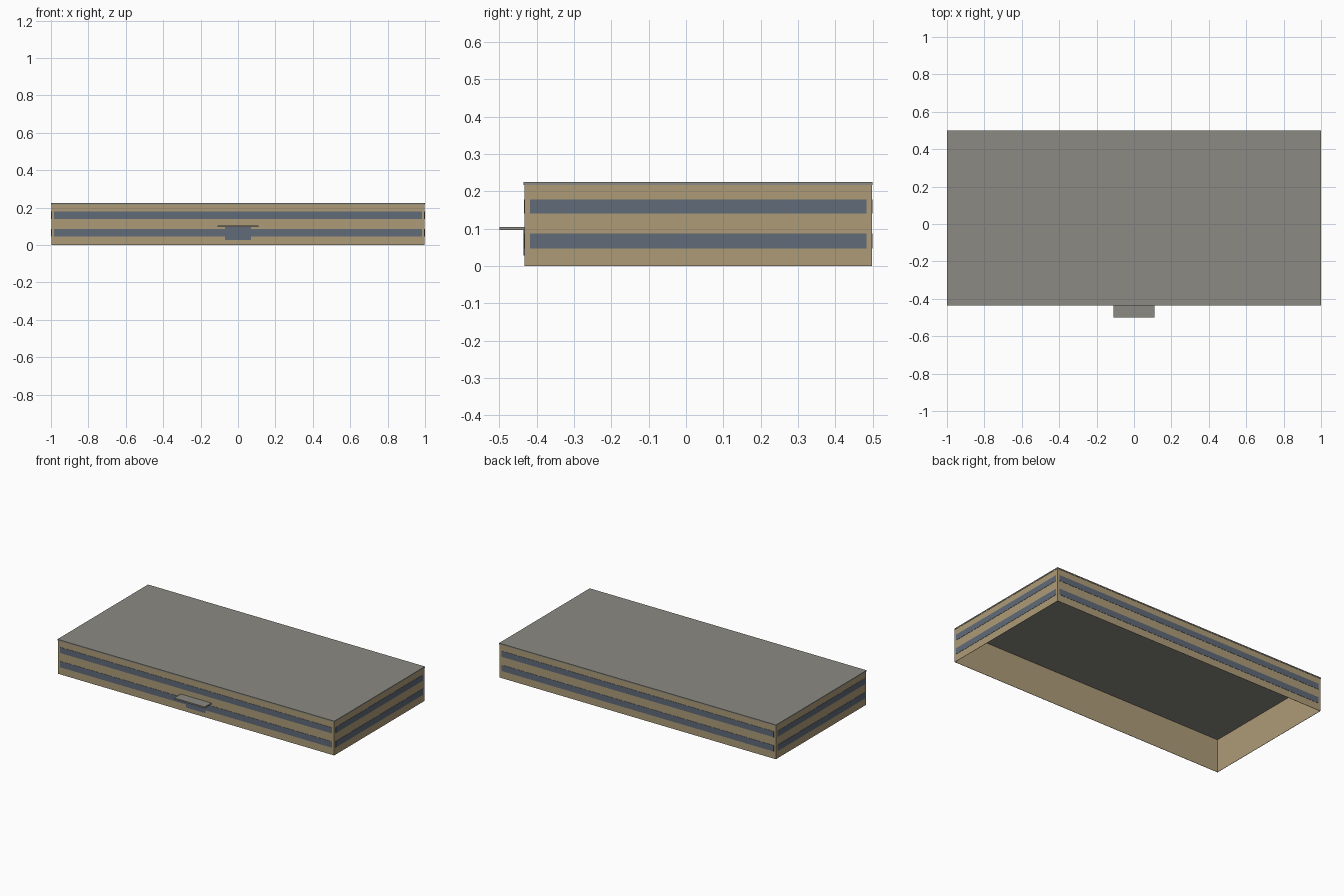
import bpy

cube = bpy.data.objects.get("Cube")
if cube:
    bpy.data.objects.remove(cube, do_unlink=True)


def material(name, color):
    m = bpy.data.materials.new(name)
    m.use_nodes = True
    m.diffuse_color = (*color, 1)
    m.node_tree.nodes["Principled BSDF"].inputs["Base Color"].default_value = (*color, 1)
    return m


TAN = material("tan wall", (0.42, 0.33, 0.19))
GREY = material("grey roof", (0.26, 0.255, 0.225))
GLASS = material("blue grey glass", (0.115, 0.145, 0.19))


def box(name, low, high, mat):
    """Axis-aligned box between two corners."""
    verts = [(x, y, z) for x in (low[0], high[0])
             for y in (low[1], high[1]) for z in (low[2], high[2])]
    faces = [(0, 1, 3, 2), (4, 6, 7, 5), (0, 4, 5, 1),
             (2, 3, 7, 6), (0, 2, 6, 4), (1, 5, 7, 3)]
    mesh = bpy.data.meshes.new(name)
    mesh.from_pydata(verts, [], faces)
    mesh.materials.append(mat)
    obj = bpy.data.objects.new(name, mesh)
    bpy.context.collection.objects.link(obj)
    return obj


X, FRONT, BACK = 0.998, -0.433, 0.498   # outer wall planes
EAVES, TOP = 0.217, 0.225
SKIN, PLATE, EDGE = 0.002, 0.0015, 0.015

# Hollow shell: four thin walls, open underneath
box("front_wall", (-X, FRONT, 0), (X, FRONT + SKIN, EAVES), TAN)
box("back_wall", (-X, BACK - SKIN, 0), (X, BACK, EAVES), TAN)
for side, s in (("left", 1), ("right", -1)):
    xs = sorted((s * X, s * (X - SKIN)))
    box(side + "_wall", (xs[0], FRONT, 0), (xs[1], BACK, EAVES), TAN)

# Flat roof slab
box("roof", (-1, FRONT - SKIN, EAVES), (1, BACK + SKIN, TOP), GREY)

# Two window bands on every side
for floor, z0, z1 in (("lower", 0.047, 0.087), ("upper", 0.14, 0.178)):
    w = X - EDGE
    box(floor + "_front_windows", (-w, FRONT - PLATE, z0), (w, FRONT, z1), GLASS)
    box(floor + "_back_windows", (-w, BACK, z0), (w, BACK + PLATE, z1), GLASS)
    for side, s in (("left", 1), ("right", -1)):
        xs = sorted((s * X, s * (X + PLATE)))
        box(f"{floor}_{side}_windows", (xs[0], FRONT + EDGE, z0),
            (xs[1], BACK - EDGE, z1), GLASS)

# Entrance door and its canopy
box("entrance_door", (-0.07, FRONT - SKIN, 0.028), (0.07, FRONT, 0.097), GLASS)
box("entrance_canopy", (-0.11, -0.5, 0.096), (0.11, FRONT, 0.105), GREY)
